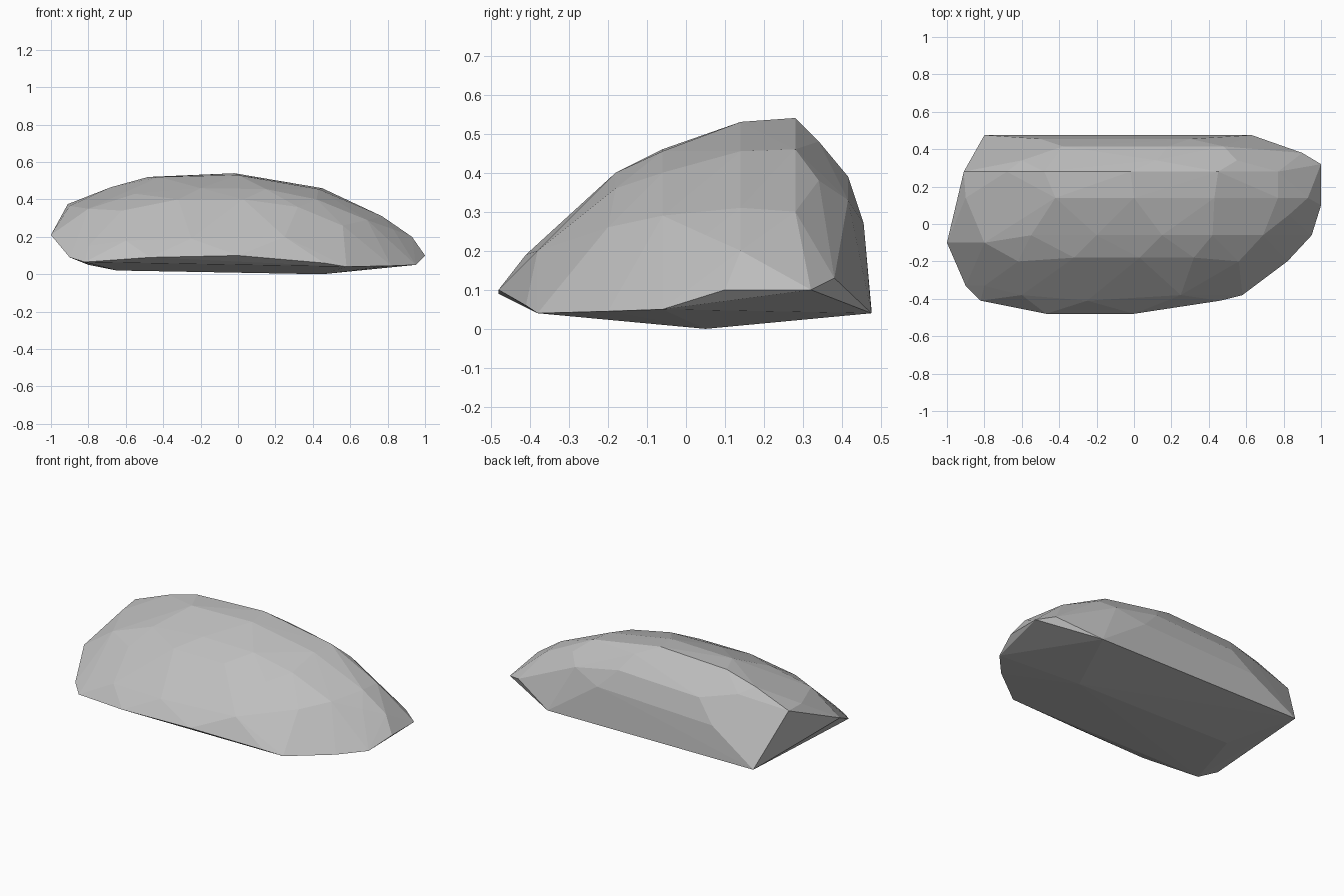
import bpy
import bmesh

# Rock contours: each depth y holds the (x, z) corners of one slice
CONTOURS = {
    -0.48: [(-0.47, 0.09), (0.0, 0.10)],
    -0.41: [(-0.82, 0.065), (-0.25, 0.19), (0.46, 0.06)],
    -0.38: [(0.58, 0.04), (0.25, 0.20), (-0.60, 0.18)],
    -0.33: [(-0.90, 0.09), (-0.80, 0.15)],
    -0.20: [(0.82, 0.045), (0.56, 0.26), (-0.62, 0.34)],
    -0.18: [(-0.32, 0.40), (0.03, 0.40), (0.32, 0.36)],
    -0.10: [(-1.0, 0.21), (-0.80, 0.35)],
    -0.06: [(0.95, 0.05), (0.69, 0.29), (0.42, 0.40), (0.15, 0.455), (-0.2, 0.46), (-0.55, 0.43)],
    0.05: [(-0.65, 0.02), (0.45, 0.0), (0.83, 0.24)],
    0.10: [(1.0, 0.10)],
    0.14: [(-0.90, 0.365), (-0.42, 0.52), (0.0, 0.53), (0.43, 0.455), (0.77, 0.31), (0.93, 0.20)],
    0.28: [(-0.91, 0.375), (-0.68, 0.465), (-0.48, 0.52), (-0.02, 0.54), (0.45, 0.46), (0.77, 0.30)],
    0.32: [(1.0, 0.10)],
    0.34: [(-0.60, 0.42), (0.12, 0.48), (0.55, 0.38)],
    0.38: [(0.90, 0.13)],
    0.415: [(-0.38, 0.37), (0.18, 0.39), (0.48, 0.33)],
    0.455: [(-0.50, 0.24), (0.30, 0.27)],
    0.475: [(-0.80, 0.05), (0.63, 0.04)],
}

# Wrap the contours in one faceted shell
bm = bmesh.new()
for y, corners in CONTOURS.items():
    for x, z in corners:
        bm.verts.new((x, y, z))
hull = bmesh.ops.convex_hull(bm, input=bm.verts[:])
loose = {g for g in hull["geom_interior"] + hull["geom_unused"]
         if isinstance(g, bmesh.types.BMVert)}
bmesh.ops.delete(bm, geom=list(loose), context='VERTS')
bmesh.ops.recalc_face_normals(bm, faces=bm.faces[:])

mesh = bpy.data.meshes.new("rock")
bm.to_mesh(mesh)
bm.free()
rock = bpy.data.objects.new("rock", mesh)
bpy.context.collection.objects.link(rock)

# Plain stone grey
stone = bpy.data.materials.new("stone_grey")
stone.diffuse_color = (0.52, 0.52, 0.52, 1.0)
mesh.materials.append(stone)
